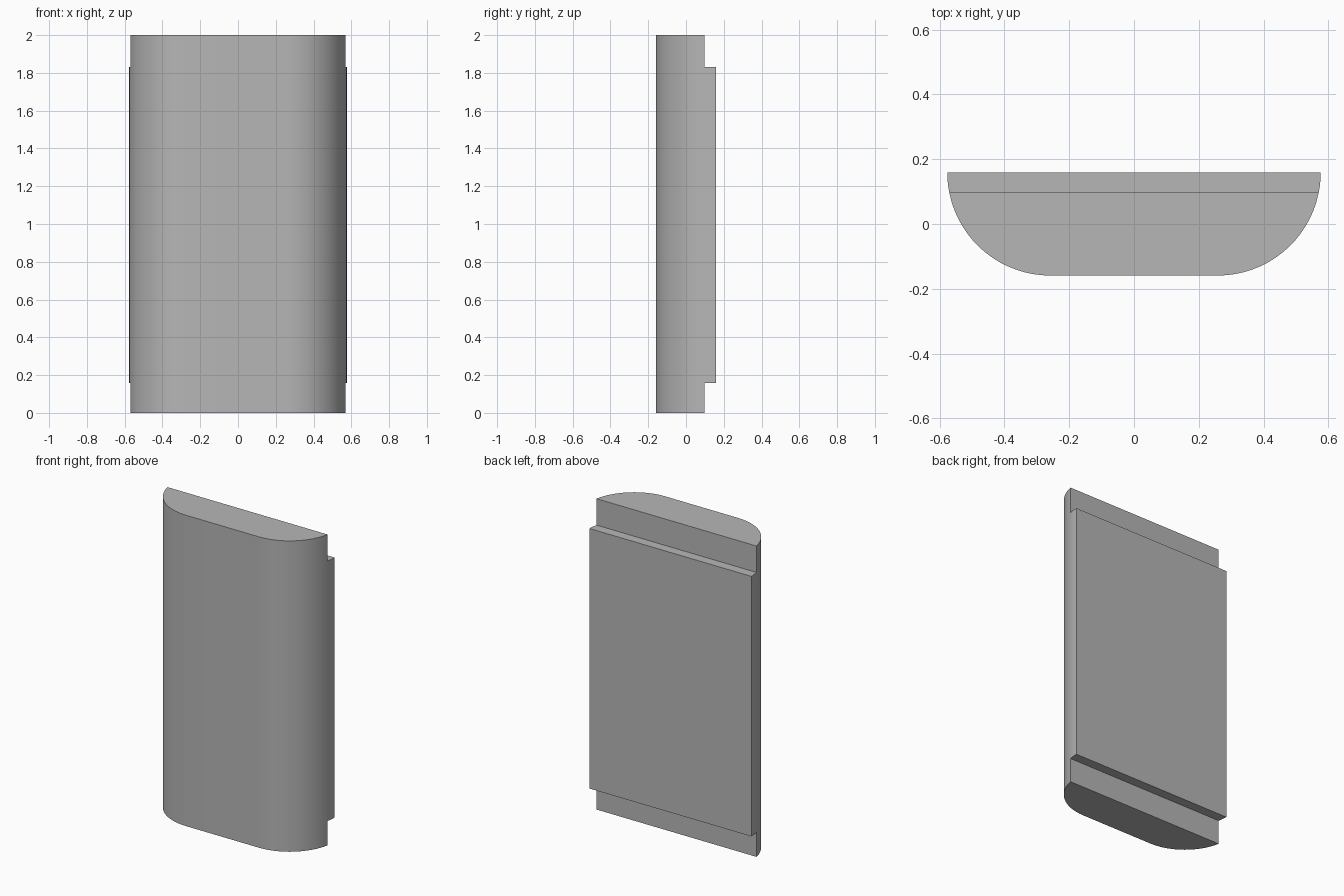
import bpy, bmesh, math

cube = bpy.data.objects.get("Cube")
if cube:
    bpy.data.objects.remove(cube, do_unlink=True)

HALF_WIDTH, HALF_DEPTH = 0.576, 0.159
RADIUS = 2 * HALF_DEPTH          # front corners are full quarter rounds
STEP_Y = 0.097                   # back of the recessed ends
LEVELS = (0.157, 1.83, 2.0)      # raised panel bottom, top, body top
ARC_STEPS = 16


def side_x(y):
    """Half width of the rounded section at depth y."""
    return HALF_WIDTH - RADIUS + math.sqrt(max(0, RADIUS**2 - (HALF_DEPTH - y)**2))


grey = bpy.data.materials.new("plain_grey")
grey.use_nodes = True
colour = (0.47, 0.47, 0.47, 1)
grey.diffuse_color = colour
grey.node_tree.nodes["Principled BSDF"].inputs["Base Color"].default_value = colour

bm = bmesh.new()

# Body section: rounded front corners, flat back at the recess depth
end = math.acos((HALF_DEPTH - STEP_Y) / RADIUS)
right = []
for i in range(ARC_STEPS + 1):
    a = end * i / ARC_STEPS
    right.append((HALF_WIDTH - RADIUS + RADIUS * math.sin(a),
                  HALF_DEPTH - RADIUS * math.cos(a)))
section = right + [(-x, y) for x, y in reversed(right)]
face = bm.faces.new([bm.verts.new((x, y, 0)) for x, y in section])

# Raise the section in three stages, keeping the bottom cap only
bottom = face
ring = list(face.edges)
for z in LEVELS:
    made = bmesh.ops.extrude_edge_only(bm, edges=ring)["geom"]
    for v in (g for g in made if isinstance(g, bmesh.types.BMVert)):
        v.co.z = z
    ring = [g for g in made if isinstance(g, bmesh.types.BMEdge)
            and all(abs(v.co.z - z) < 1e-5 for v in g.verts)]
bmesh.ops.contextual_create(bm, geom=ring)
bmesh.ops.recalc_face_normals(bm, faces=bm.faces)

# Raised back panel: pull out the middle back face, following the round
panel = next(f for f in bm.faces if f.normal.y > 0.99
             and 0.5 < f.calc_center_median().z < 1.5)
for i in range(1, 5):
    y = STEP_Y + (HALF_DEPTH - STEP_Y) * i / 4
    made = bmesh.ops.extrude_discrete_faces(bm, faces=[panel])["faces"]
    panel = made[0]
    for v in panel.verts:
        v.co.x = math.copysign(side_x(y), v.co.x)
        v.co.y = y
bmesh.ops.recalc_face_normals(bm, faces=bm.faces)

mesh = bpy.data.meshes.new("rounded_panel_block")
bm.to_mesh(mesh)
bm.free()
mesh.materials.append(grey)
block = bpy.data.objects.new("rounded_panel_block", mesh)
bpy.context.collection.objects.link(block)

# Smooth the rounds, keep edges crisp
bpy.ops.object.select_all(action="DESELECT")
block.select_set(True)
bpy.context.view_layer.objects.active = block
bpy.ops.object.shade_smooth_by_angle(angle=math.radians(30))
